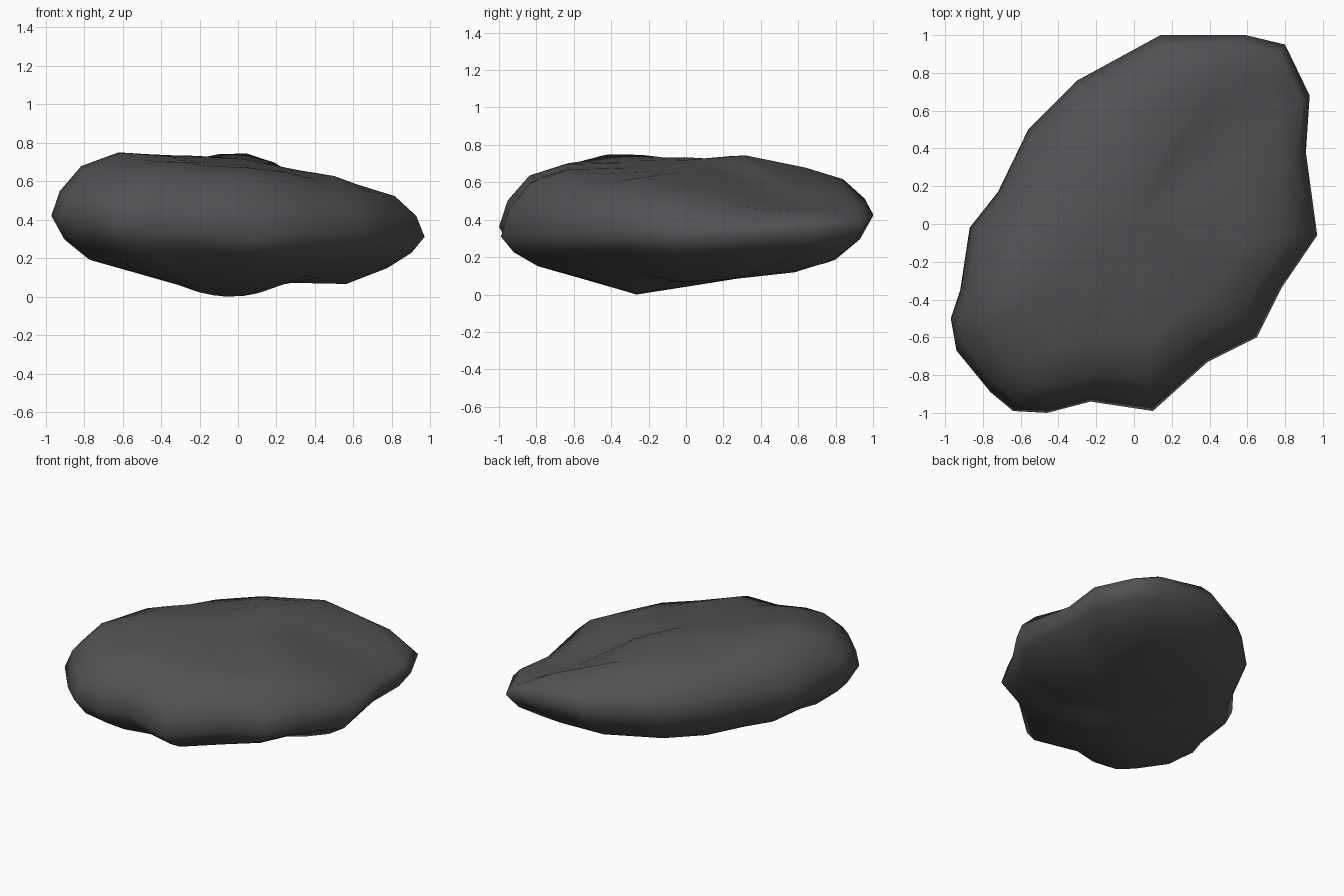
import bpy, bmesh

if "Cube" in bpy.data.objects:
    bpy.data.objects.remove(bpy.data.objects["Cube"])

# Plan outline of the boulder: x, y, height of its widest edge
OUTLINE = [(.97, -.06, .31), (.91, .38, .33), (.93, .68, .36), (.80, .95, .36),
           (.59, 1.0, .42), (.14, 1.0, .43), (-.30, .76, .42), (-.56, .50, .42),
           (-.72, .17, .40), (-.87, -.02, .40), (-.92, -.35, .41), (-.97, -.50, .42),
           (-.94, -.67, .42), (-.76, -.89, .40), (-.64, -.99, .38), (-.46, -1.0, .36),
           (-.23, -.94, .35), (.10, -.99, .31), (.39, -.73, .32), (.65, -.60, .32),
           (.78, -.34, .32)]
# Guide heights for the upper and lower surfaces: x, y, z
TOP = [(-.62, -.34, .76), (-.33, 0, .735), (.03, .22, .755), (.40, -.1, .66),
       (.72, 0, .58), (.05, .70, .69), (-.4, .35, .68), (.1, -.62, .68),
       (-.45, -.75, .71), (.48, .52, .49), (.75, .5, .47), (.45, .85, .60),
       (.7, .8, .48), (.5, -.4, .61)]
BOTTOM = [(-.03, -.21, .0), (.5, .06, .05), (.27, 0, .08), (-.5, -.75, .10),
          (.1, -.75, .10), (-.6, -.2, .13), (-.3, .3, .11), (.1, .6, .12),
          (.5, .65, .11), (.75, .3, .13), (.6, -.35, .14)]


def height(guides, x, y):
    """Blend the guide heights by inverse distance."""
    w = [1 / ((x - a) ** 2 + (y - b) ** 2 + .004) ** 1.5 for a, b, _ in guides]
    return sum(k * g[2] for k, g in zip(w, guides)) / sum(w)


# Rings from the bottom up: plan scale, share of the way to the guide height
UNDER = [(.28, 1), (.58, .97), (.80, .75), (.93, .40)]
OVER = [(.955, .40), (.84, .78), (.64, .97), (.32, 1)]
bm = bmesh.new()


def ring(guides, scale, share):
    verts = []
    for x, y, edge in OUTLINE:
        px, py = x * scale, y * scale
        z = edge + (height(guides, px, py) - edge) * share
        verts.append(bm.verts.new((px, py, z)))
    return verts


rings = [ring(BOTTOM, *r) for r in UNDER]
rings += [ring(TOP, 1, 0)]
rings += [ring(TOP, *r) for r in OVER]
n = len(OUTLINE)
for lo, hi in zip(rings, rings[1:]):
    for i in range(n):
        j = (i + 1) % n
        bm.faces.new((lo[i], lo[j], hi[j], hi[i]))
# Close the top and bottom with fans
for loop, guides in ((rings[0], BOTTOM), (rings[-1], TOP)):
    tip = bm.verts.new((0, 0, height(guides, 0, 0)))
    for i in range(n):
        bm.faces.new((loop[i], loop[(i + 1) % n], tip))
# Seat the lowest point on the ground
low = min(v.co.z for v in bm.verts)
for v in bm.verts:
    if v.co.z < .2:
        v.co.z -= low * (.2 - v.co.z) / (.2 - low)
bmesh.ops.recalc_face_normals(bm, faces=bm.faces)

mesh = bpy.data.meshes.new("boulder")
bm.to_mesh(mesh)
bm.free()
mesh.shade_smooth()
stone = bpy.data.materials.new("dark grey stone")
stone.diffuse_color = (.085, .085, .09, 1)
stone.use_nodes = True
stone.node_tree.nodes["Principled BSDF"].inputs["Base Color"].default_value = stone.diffuse_color
mesh.materials.append(stone)
boulder = bpy.data.objects.new("boulder", mesh)
bpy.context.collection.objects.link(boulder)
